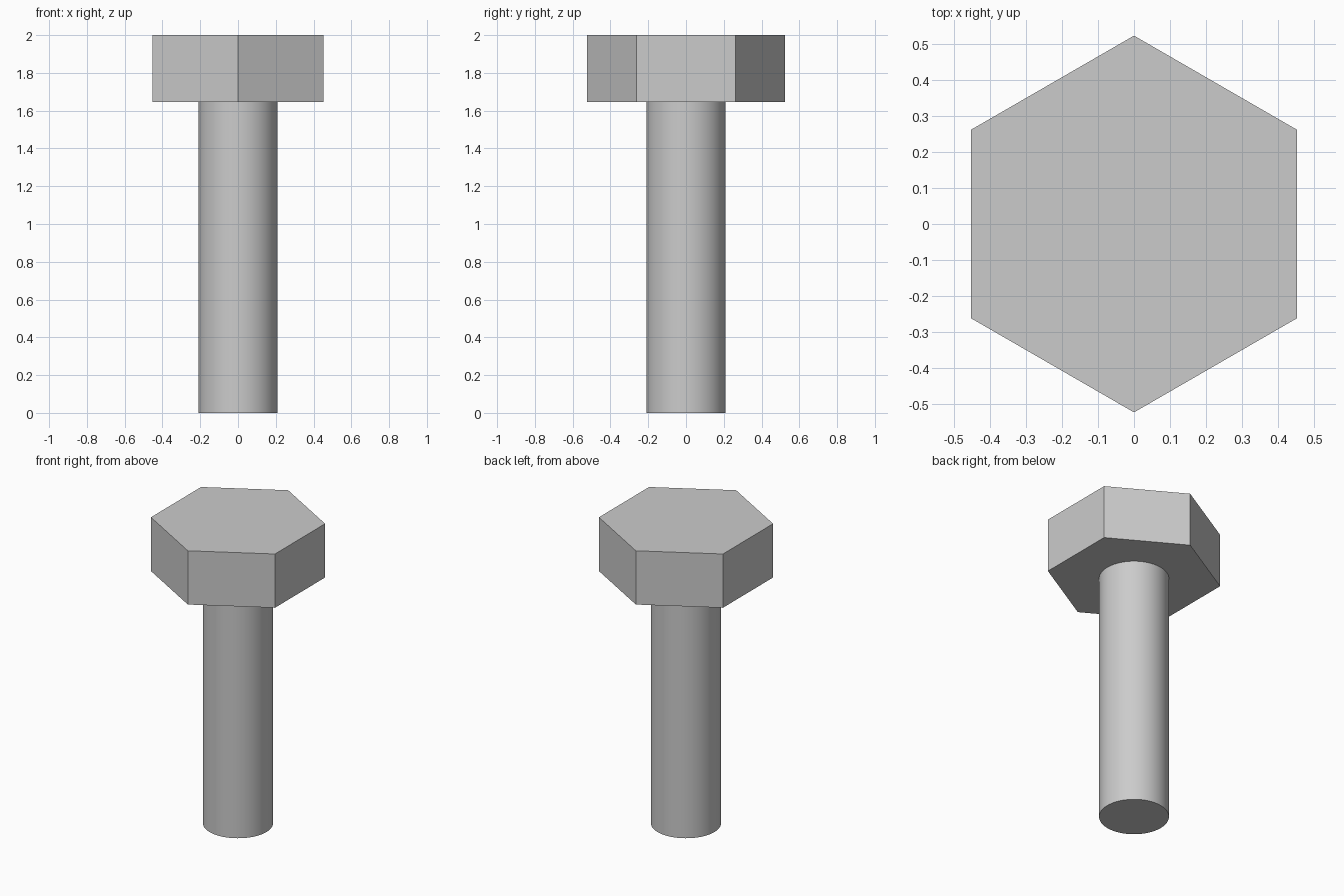
import bpy
import bmesh
from math import cos, sin, pi, radians

cube = bpy.data.objects.get("Cube")
if cube:
    bpy.data.objects.remove(cube, do_unlink=True)

# Plain grey metal
steel = bpy.data.materials.new("grey_steel")
steel.use_nodes = True
colour = (0.6, 0.6, 0.6, 1.0)
steel.diffuse_color = colour
steel.node_tree.nodes["Principled BSDF"].inputs["Base Color"].default_value = colour


def prism(name, sides, radius, bottom, top):
    """Upright regular prism with one corner pointing to the back (+y)."""
    bm = bmesh.new()
    ring = []
    for i in range(sides):
        a = pi / 2 + 2 * pi * i / sides
        ring.append(bm.verts.new((radius * cos(a), radius * sin(a), bottom)))
    base = bm.faces.new(ring)
    extruded = bmesh.ops.extrude_face_region(bm, geom=[base], use_keep_orig=True)
    for v in extruded["geom"]:
        if isinstance(v, bmesh.types.BMVert):
            v.co.z = top
    bmesh.ops.recalc_face_normals(bm, faces=bm.faces)
    mesh = bpy.data.meshes.new(name)
    bm.to_mesh(mesh)
    bm.free()
    mesh.materials.append(steel)
    obj = bpy.data.objects.new(name, mesh)
    bpy.context.collection.objects.link(obj)
    return obj


HEAD_BOTTOM = 1.645

# Six-sided head with flat faces
prism("hex_head", 6, 0.523, HEAD_BOTTOM, 2.0)

# Round shank, smooth sides and a sharp rim
shank = prism("shank", 64, 0.209, 0.0, HEAD_BOTTOM)
bpy.ops.object.select_all(action="DESELECT")
shank.select_set(True)
bpy.context.view_layer.objects.active = shank
bpy.ops.object.shade_smooth_by_angle(angle=radians(30))
